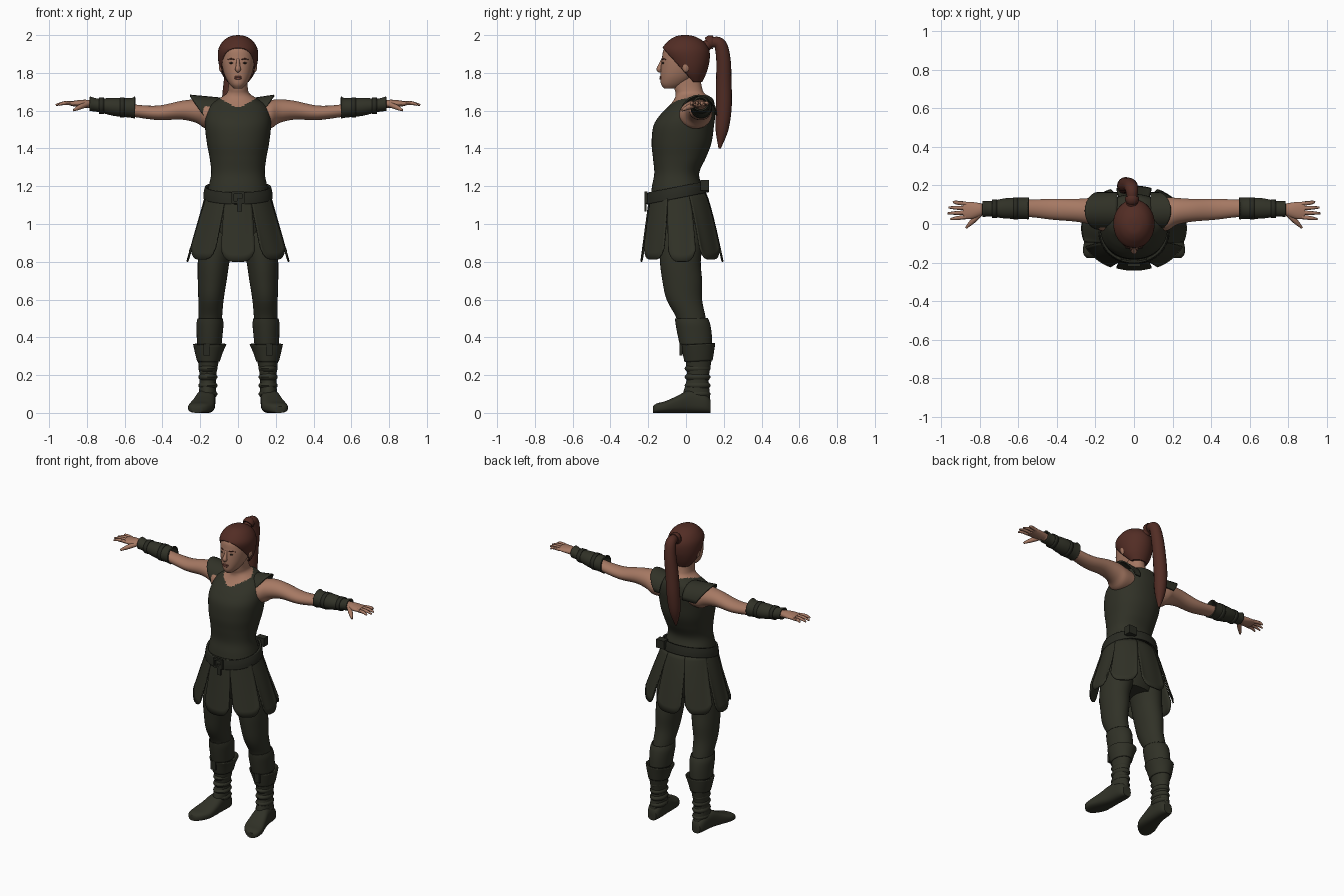
import bpy, bmesh, math
from mathutils import Vector

if "Cube" in bpy.data.objects:
    bpy.data.objects.remove(bpy.data.objects["Cube"])
parts = []


def material(name, r, g, b):
    m = bpy.data.materials.new(name)
    m.use_nodes = True
    m.diffuse_color = (r, g, b, 1)
    bsdf = next(n for n in m.node_tree.nodes if n.type == 'BSDF_PRINCIPLED')
    bsdf.inputs["Base Color"].default_value = (r, g, b, 1)
    bsdf.inputs["Roughness"].default_value = 0.8
    return m


CLOTH = material("olive cloth", .030, .031, .020)
LEATHER = material("dark leather", .022, .023, .016)
SKIN = material("skin", .38, .19, .125)
HAIR = material("auburn hair", .085, .026, .018)
LIPS = material("lips", .22, .075, .055)
EYES = material("eyes", .03, .02, .015)


def finish(name, bm, *mats):
    bmesh.ops.recalc_face_normals(bm, faces=bm.faces)
    me = bpy.data.meshes.new(name)
    bm.to_mesh(me)
    bm.free()
    ob = bpy.data.objects.new(name, me)
    bpy.context.collection.objects.link(ob)
    for m in mats:
        me.materials.append(m)
    parts.append(ob)
    return ob


def spline(rows, steps):
    """Smooth interpolation through key rows."""
    out = []
    for i in range(len(rows) - 1):
        p = [rows[min(max(i + k, 0), len(rows) - 1)] for k in (-1, 0, 1, 2)]
        for j in range(steps):
            t = j / steps
            out.append([b + .5 * t * (c - a + t * (2*a - 5*b + 4*c - d + t * (3*(b - c) + d - a)))
                        for a, b, c, d in zip(*p)])
    return out + [list(rows[-1])]


def loft(name, rows, mat, axis='z', side=1, steps=4, seg=32, power=2.0, caps=True, shear=0, build=True):
    """Rows are (position, low a, high a, low b, high b) along an axis."""
    bm = bmesh.new()
    rings = []
    for t, a0, a1, b0, b1 in spline(rows, steps):
        ring = []
        for k in range(seg):
            ang = math.tau * k / seg
            c, s = math.cos(ang), math.sin(ang)
            a = (a0 + a1) / 2 + (a1 - a0) / 2 * math.copysign(abs(c) ** (2 / power), c)
            b = (b0 + b1) / 2 + (b1 - b0) / 2 * math.copysign(abs(s) ** (2 / power), s)
            x, y, z = {'x': (t, a, b), 'y': (a, t, b), 'z': (a, b, t)}[axis]
            ring.append(bm.verts.new((x * side, y, z + shear * y)))
        rings.append(ring)
    for p, q in zip(rings, rings[1:]):
        for k in range(seg):
            n = (k + 1) % seg
            bm.faces.new((p[k], p[n], q[n], q[k]))
    if caps:
        bm.faces.new(rings[0])
        bm.faces.new(rings[-1])
    return finish(name, bm, mat) if build else bm


def sheet(name, func, mat, nu=10, nv=12, thick=.008):
    """A curved plate from func(u, v)."""
    bm = bmesh.new()
    g = [[bm.verts.new(func(u / nu, v / nv)) for v in range(nv + 1)] for u in range(nu + 1)]
    for u in range(nu):
        for v in range(nv):
            bm.faces.new((g[u][v], g[u][v+1], g[u+1][v+1], g[u+1][v]))
    return solid(finish(name, bm, mat), thick)


def solid(ob, thick):
    m = ob.modifiers.new("thickness", 'SOLIDIFY')
    m.thickness, m.offset = thick, 0
    return ob


def tube(name, pts, mat, seg=12, steps=4):
    """Round tube through (x, y, z, radius) points."""
    path = spline(pts, steps)
    bm = bmesh.new()
    rings = []
    for i, (x, y, z, r) in enumerate(path):
        d = Vector(path[min(i + 1, len(path) - 1)][:3]) - Vector(path[max(i - 1, 0)][:3])
        u = d.cross(Vector((1, 0, 0)) if abs(d.x) < .7 * d.length else Vector((0, 1, 0))).normalized()
        w = d.cross(u).normalized()
        rings.append([bm.verts.new(Vector((x, y, z)) + r * (u * math.cos(math.tau*k/seg) + w * math.sin(math.tau*k/seg)))
                      for k in range(seg)])
    for p, q in zip(rings, rings[1:]):
        for k in range(seg):
            bm.faces.new((p[k], p[(k+1) % seg], q[(k+1) % seg], q[k]))
    bm.faces.new(rings[0])
    bm.faces.new(rings[-1])
    return finish(name, bm, mat)


def solid_shape(name, loc, size, mat, kind="ball"):
    bm = bmesh.new()
    if kind == "ball":
        bmesh.ops.create_uvsphere(bm, u_segments=16, v_segments=10, radius=1)
    else:
        bmesh.ops.create_cube(bm, size=2)
    for v in bm.verts:
        v.co = Vector(loc) + Vector([c * s for c, s in zip(v.co, size)])
    return finish(name, bm, mat)


# Torso and neck, with bare skin above the neckline
torso = loft("torso", [
    (1.12, -.172, .172, -.19, .11), (1.2, -.155, .155, -.18, .085), (1.27, -.142, .142, -.168, .07),
    (1.35, -.15, .15, -.175, .105), (1.43, -.165, .165, -.182, .135), (1.52, -.175, .175, -.172, .148),
    (1.58, -.17, .17, -.135, .155), (1.63, -.15, .15, -.085, .152), (1.665, -.1, .1, -.06, .14),
    (1.69, -.062, .062, -.055, .1), (1.72, -.052, .052, -.062, .085), (1.78, -.05, .05, -.07, .075)],
    CLOTH, steps=8, seg=64, power=2.2)
torso.data.materials.append(SKIN)
for f in torso.data.polygons:
    c = f.center
    f.material_index = int(c.z > 1.612 + .55 * abs(c.x) + .5 * max(c.y, 0))
loft("hips", [(.86, -.14, .14, -.1, .07), (.95, -.18, .18, -.15, .11), (1.05, -.18, .18, -.18, .125),
              (1.16, -.165, .165, -.185, .1)], CLOTH)

# Head and face
loft("head", [(1.717, -.022, .022, -.115, -.05), (1.74, -.045, .045, -.132, .0), (1.78, -.068, .068, -.135, .05),
              (1.83, -.083, .083, -.133, .09), (1.88, -.089, .089, -.127, .1), (1.93, -.084, .084, -.115, .1),
              (1.98, -.045, .045, -.06, .05)], SKIN, power=2.15)
tube("nose", [(0, -.122, 1.875, .007), (0, -.136, 1.84, .011), (0, -.141, 1.818, .015), (0, -.13, 1.808, .008)], SKIN)
solid_shape("upper_lip", (0, -.133, 1.779, ), (.022, .007, .005), LIPS)
solid_shape("lower_lip", (0, -.134, 1.77), (.018, .007, .006), LIPS)
for s, tag in ((1, "left"), (-1, "right")):
    solid_shape(tag + "_eye", (s * .034, -.121, 1.852), (.014, .006, .005), EYES)
    tube(tag + "_brow", [(s * .015, -.125, 1.868, .003), (s * .035, -.121, 1.875, .003), (s * .055, -.106, 1.87, .002)], HAIR)
    solid_shape(tag + "_ear", (s * .089, .0, 1.835), (.012, .02, .032), SKIN)

# Hair cap cut open along a slanted hairline, and ponytail
bm = loft("hair", [(1.755, -.055, .055, .0, .085), (1.8, -.085, .085, -.06, .105), (1.86, -.101, .101, -.1, .121),
                   (1.92, -.102, .102, -.124, .12), (1.965, -.078, .078, -.093, .09), (1.99, -.042, .042, -.055, .045),
                   (1.997, -.005, .005, -.02, .01)], HAIR, steps=6, seg=40, build=False)
bmesh.ops.bisect_plane(bm, geom=bm.verts[:] + bm.edges[:] + bm.faces[:], plane_co=(0, -.115, 1.925),
                       plane_no=(0, 1, .9), clear_inner=True)
solid(finish("hair", bm, HAIR), .006)
tube("ponytail", [(-.01, .09, 1.93, .03), (-.01, .135, 1.96, .027), (-.012, .18, 1.95, .034), (-.02, .198, 1.87, .038),
                  (-.035, .2, 1.75, .041), (-.045, .2, 1.62, .042), (-.05, .19, 1.5, .034), (-.05, .178, 1.4, .006)],
     HAIR, seg=16, steps=6)
tube("hair_tie", [(-.01, .118, 1.955, .034), (-.01, .13, 1.962, .037), (-.01, .142, 1.962, .034)], HAIR)


# Shoulder caps, the right one flaring wider
def shoulder_cap(side, reach):
    def point(u, v):
        arch = math.sin(math.pi * v)
        x = .085 + u * (reach - .085 - .07 * (1 - arch))
        return side * x, .068 - .094 * math.cos(math.pi * v), 1.575 + arch * (.09 + .016 * u)
    return point


sheet("left_shoulder_cap", shoulder_cap(1, .192), CLOTH)
sheet("right_shoulder_cap", shoulder_cap(-1, .255), CLOTH)

for s, tag in ((1, "left"), (-1, "right")):
    # Arm, bracer and hand
    loft(tag + "_arm", [(.1, -.03, .13, 1.51, 1.64), (.17, -.035, .138, 1.505, 1.655), (.22, -.005, .135, 1.535, 1.66),
                        (.3, .012, .13, 1.553, 1.652), (.42, .022, .13, 1.55, 1.627), (.54, .036, .126, 1.565, 1.632),
                        (.68, .04, .12, 1.585, 1.655), (.79, .05, .105, 1.615, 1.655)], SKIN, 'x', s)
    solid(loft(tag + "_bracer", [(.545, .027, .135, 1.562, 1.672), (.57, .03, .133, 1.567, 1.662),
                                 (.66, .032, .13, 1.577, 1.664), (.74, .042, .115, 1.597, 1.66),
                                 (.785, .04, .115, 1.602, 1.672)], CLOTH, 'x', s, caps=False), .008)
    for x, y0, y1, z0, z1 in ((.6, .027, .135, 1.566, 1.668), (.71, .034, .124, 1.585, 1.668)):
        solid(loft(tag + "_bracer_strap", [(x, y0, y1, z0, z1), (x + .025, y0, y1, z0, z1)], LEATHER, 'x', s,
                   steps=1, caps=False), .005)
    loft(tag + "_palm", [(.77, .052, .103, 1.615, 1.655), (.81, .035, .11, 1.615, 1.658), (.85, .025, .115, 1.62, 1.655),
                         (.885, .027, .113, 1.625, 1.65)], SKIN, 'x', s)
    for i, tip in enumerate((.95, .965, .96, .935)):
        y = .036 + i * .023
        tube(f"{tag}_finger_{i + 1}", [(s * .87, y, 1.638, .011), (s * .92, y + (i - 1.5) * .004, 1.64, .01),
                                       (s * tip, y + (i - 1.5) * .007, 1.63, .005)], SKIN, seg=8)
    tube(tag + "_thumb", [(s * .795, .055, 1.635, .014), (s * .835, .015, 1.62, .014), (s * .87, -.02, 1.602, .006)], SKIN, seg=8)

    # Leg, knee wrap and boot
    loft(tag + "_leg", [(.3, .1, .2, .0, .13), (.4, .095, .207, -.03, .12), (.5, .085, .208, -.05, .105),
                        (.6, .076, .21, -.103, .085), (.7, .06, .213, -.125, .085), (.8, .045, .213, -.138, .078),
                        (.9, .02, .205, -.14, .09), (1.0, .01, .18, -.13, .1)], CLOTH, 'z', s)
    solid(loft(tag + "_knee_wrap", [(.36, .09, .214, -.03, .135), (.42, .084, .216, -.043, .133),
                                    (.47, .08, .217, -.052, .125), (.5, .084, .211, -.056, .113)],
               CLOTH, 'z', s, caps=False), .006)
    loft(tag + "_boot_shaft", [(.03, .122, .21, -.02, .13), (.1, .117, .207, -.016, .126), (.18, .117, .203, .004, .12),
                               (.26, .105, .21, .0, .132), (.34, .085, .222, -.015, .145)], CLOTH, 'z', s)
    solid(loft(tag + "_boot_cuff", [(.27, .1, .213, -.004, .137), (.32, .083, .225, -.015, .145),
                                    (.36, .064, .234, -.024, .151)], CLOTH, 'z', s, caps=False, shear=.06), .008)
    for z in (.1, .145, .19, .235):
        loft(tag + "_boot_fold", [(z - .018, .12, .2, .005, .118), (z, .108, .21, -.008, .13),
                                  (z + .018, .12, .2, .005, .118)], CLOTH, 'z', s, steps=3)
    loft(tag + "_foot", [(.13, .135, .195, .0, .07), (.1, .122, .21, .0, .1), (.02, .12, .222, .0, .12),
                         (-.05, .122, .243, .0, .088), (-.11, .13, .262, .0, .062), (-.155, .16, .262, .0, .05),
                         (-.175, .19, .245, .0, .035)], CLOTH, 'y', s, power=2.8)
    solid_shape(tag + "_boot_buckle", (s * .165, -.026, .335), (.018, .008, .03), LEATHER, "box")


# Skirt of eight flared panels with rounded hems
def skirt_panel(i):
    def point(u, v):
        k = 2 * v - 1
        ang = math.radians(-90 + 45 * i + k * (24 - 4.5 * u))
        fit = 1 + .025 * (i % 2)
        rx, y0, y1 = .165 + .105 * u, -.188 - .05 * u, .1 + .095 * u ** .8
        z = 1.17 - u * (.37 - .012 * (i % 2) - .06 * abs(k) ** 4)
        return fit * rx * math.cos(ang), (y0 + y1) / 2 + fit * (y1 - y0) / 2 * math.sin(ang), z
    return point


for i in range(8):
    sheet(f"skirt_panel_{i + 1}", skirt_panel(i), CLOTH)

# Tilted belt, buckle, hanging strap end and rear pouch
solid(loft("belt", [(1.145, -.178, .178, -.203, .116), (1.175, -.176, .176, -.201, .113), (1.205, -.169, .169, -.196, .107)],
           LEATHER, caps=False, shear=.2, seg=48), .012)
for z in (1.115, 1.165):
    solid_shape("buckle_bar", (0, -.212, z), (.032, .008, .006), LEATHER, "box")
for x in (-.028, .028):
    solid_shape("buckle_side", (x, -.212, 1.14), (.006, .008, .03), LEATHER, "box")
solid_shape("strap_end", (.008, -.214, 1.1), (.014, .005, .035), LEATHER, "box")
solid_shape("rear_pouch", (.11, .1, 1.205), (.03, .022, .028), LEATHER, "box")

# Smooth shading with sharp creases kept
bpy.ops.object.select_all(action='DESELECT')
for ob in parts:
    ob.select_set(True)
bpy.context.view_layer.objects.active = torso
bpy.ops.object.shade_smooth_by_angle(angle=math.radians(45))
